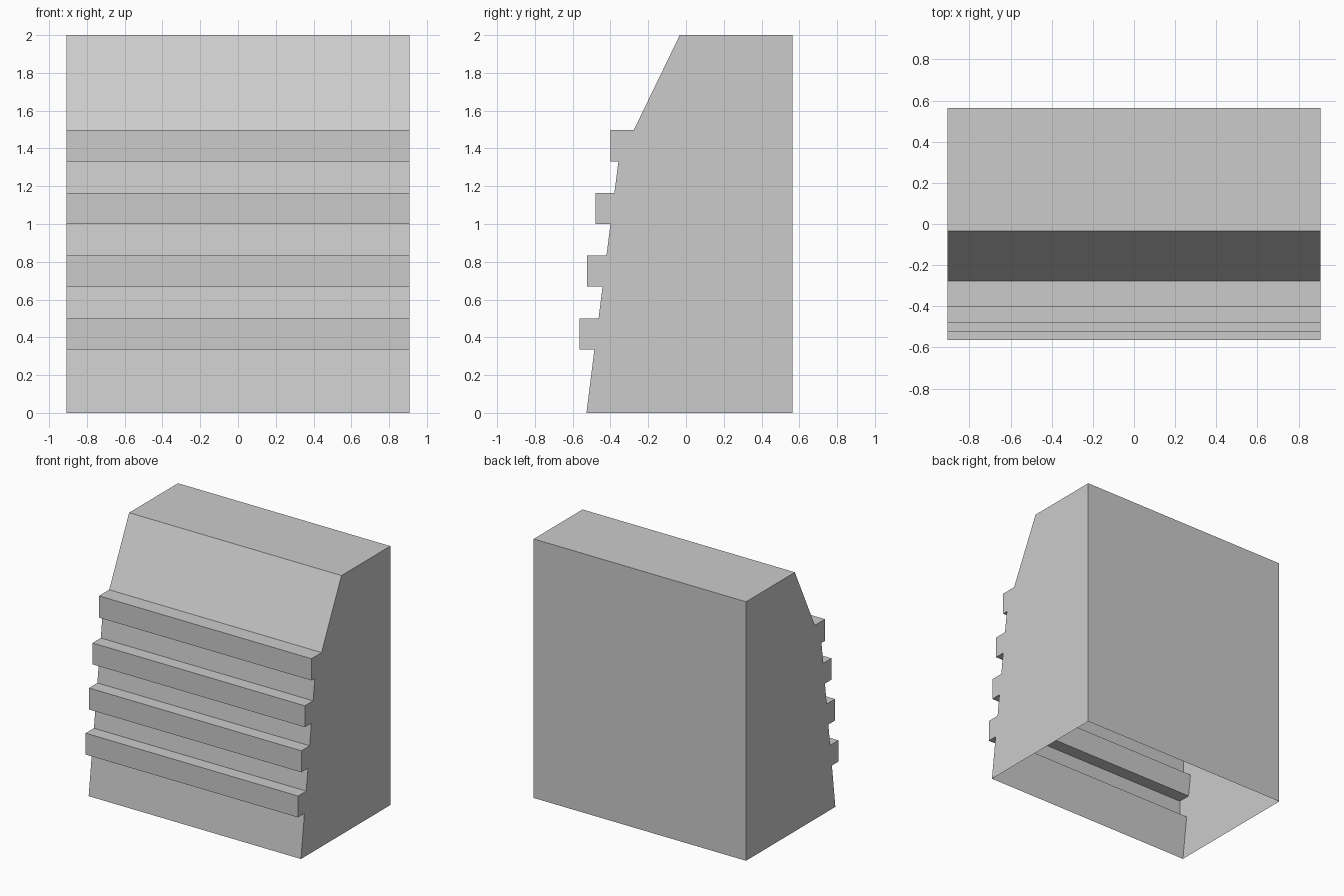
import bpy, bmesh

if "Cube" in bpy.data.objects:
    bpy.data.objects.remove(bpy.data.objects["Cube"])

HALF_WIDTH = 0.907
BACK = 0.563

# Side profile (y, z): front foot, four ribs on a leaning face, then the sloped top
profile = [(-0.527, 0.0)]
ribs = [  # wall y below, rib y, wall y above, rib bottom z, rib top z
    (-0.485, -0.563, -0.463, 0.335, 0.50),
    (-0.442, -0.523, -0.421, 0.668, 0.834),
    (-0.400, -0.480, -0.379, 1.0, 1.165),
    (-0.358, -0.400, -0.276, 1.33, 1.498),
]
for below, out, above, z0, z1 in ribs:
    profile += [(below, z0), (out, z0), (out, z1), (above, z1)]
profile += [(-0.033, 2.0), (BACK, 2.0), (BACK, 0.0)]

# Thin shell: both ends capped, underside left open
bm = bmesh.new()
left = [bm.verts.new((-HALF_WIDTH, y, z)) for y, z in profile]
right = [bm.verts.new((HALF_WIDTH, y, z)) for y, z in profile]
for i in range(len(profile) - 1):
    bm.faces.new((left[i], right[i], right[i + 1], left[i + 1]))
bm.faces.new(right[::-1]).normal_update()
bm.faces.new(left)

# Point every face outward
bm.normal_update()
for f in bm.faces:
    if abs(f.normal.x) > 0.9 and f.normal.x * f.calc_center_median().x < 0:
        f.normal_flip()

mesh = bpy.data.meshes.new("ribbed_block")
bm.to_mesh(mesh)
bm.free()
block = bpy.data.objects.new("ribbed_block", mesh)
bpy.context.collection.objects.link(block)
